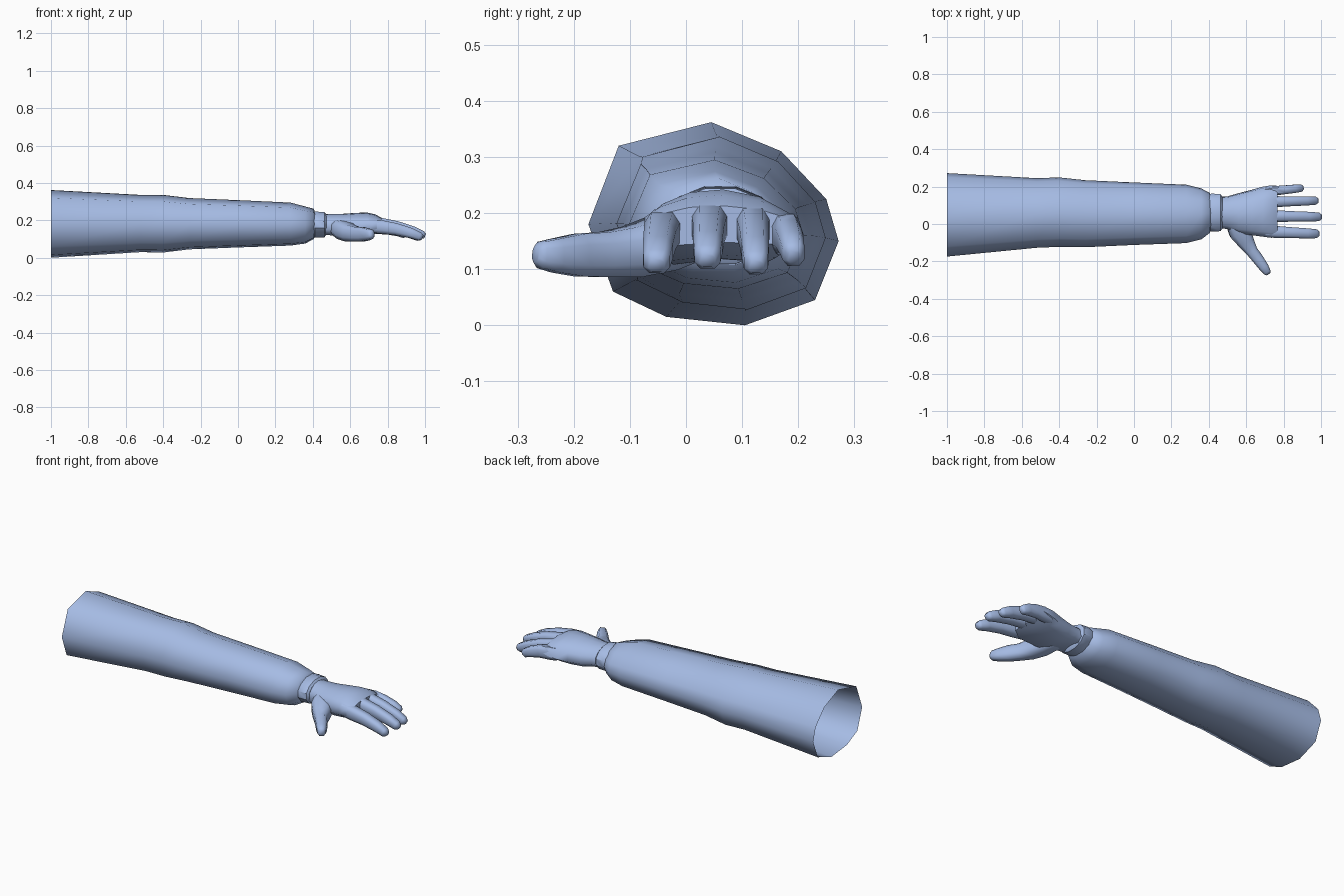
import bpy, bmesh, math
from mathutils import Vector

if "Cube" in bpy.data.objects:
    bpy.data.objects.remove(bpy.data.objects["Cube"])

mat = bpy.data.materials.new("soft blue")
mat.diffuse_color = (0.38, 0.50, 0.78, 1)
mat.use_nodes = True
mat.node_tree.nodes["Principled BSDF"].inputs["Base Color"].default_value = mat.diffuse_color


def loft(name, rings, cap_start=True, cap_end=True, angle=60):
    """Skin a list of equal-length point rings into one smooth object."""
    bm = bmesh.new()
    vr = [[bm.verts.new(p) for p in r] for r in rings]
    n = len(vr[0])
    for a, b in zip(vr, vr[1:]):
        for i in range(n):
            j = (i + 1) % n
            bm.faces.new((a[i], a[j], b[j], b[i]))
    if cap_start:
        bm.faces.new(vr[0][::-1])
    if cap_end:
        bm.faces.new(vr[-1])
    bmesh.ops.recalc_face_normals(bm, faces=bm.faces)
    # open tubes: make sure the walls face outwards
    bm.faces.ensure_lookup_table()
    f = bm.faces[0]
    mid = sum((v.co for v in vr[0]), Vector()) / n
    if f.normal.dot(f.calc_center_median() - mid) < 0:
        bmesh.ops.reverse_faces(bm, faces=bm.faces)
    me = bpy.data.meshes.new(name)
    bm.to_mesh(me)
    bm.free()
    me.materials.append(mat)
    ob = bpy.data.objects.new(name, me)
    bpy.context.collection.objects.link(ob)
    bpy.ops.object.select_all(action='DESELECT')
    ob.select_set(True)
    bpy.context.view_layer.objects.active = ob
    bpy.ops.object.shade_smooth_by_angle(angle=math.radians(angle))
    return ob


def box_ring(profile, x, y0, y1, z0, z1):
    """Fit a 0..1 profile into a y/z box at x."""
    return [(x, y0 + (y1 - y0) * u, z0 + (z1 - z0) * v) for u, v in profile]


def digit(name, stations, wide=(0, 1, 0)):
    """Tapered digit along a path: stations are (point, half width, half height)."""
    pts = [Vector(s[0]) for s in stations]
    rings = []
    for i, (p, w, h) in enumerate(stations):
        t = (pts[min(i + 1, len(pts) - 1)] - pts[max(i - 1, 0)]).normalized()
        side = Vector(wide)
        side = (side - t * side.dot(t)).normalized()
        up = t.cross(side)
        if up.z < 0:
            up = -up
        rings.append([pts[i] + side * (w * a) + up * (h * b) for a, b in
                      ((1, -.5), (1, .45), (.6, .95), (-.6, .95),
                       (-1, .45), (-1, -.5), (-.55, -1), (.55, -1))])
    return loft(name, rings)


# Sleeve: uneven ten-sided tube, open at the shoulder, turned in at the cuff
sleeve_pts = [(-.12, .32), (.045, .362), (.17, .31), (.25, .225), (.272, .15),
              (.23, .045), (.105, 0), (-.035, .015), (-.13, .06), (-.174, .18)]
sleeve_prof = [((y + .174) / .446, z / .362) for y, z in sleeve_pts]
sleeve = [(-1, -.174, .272, 0, .362), (-.52, -.127, .245, .03, .336),
          (-.4, -.122, .249, .028, .336), (-.26, -.124, .234, .045, .319),
          (0, -.112, .222, .055, .308), (.28, -.102, .21, .065, .295),
          (.36, -.082, .19, .076, .274), (.405, -.048, .166, .1, .262),
          (.415, -.02, .145, .125, .235)]
loft("sleeve", [box_ring(sleeve_prof, *s) for s in sleeve], False, False)

# Wrist cuff band
band = [(.5 + .5 * math.cos(a), .5 + .5 * math.sin(a))
        for a in (math.tau * (i + .5) / 12 for i in range(12))]
cuff = [(.4, -.035, .16, .115, .243), (.412, -.044, .166, .105, .25),
        (.462, -.042, .164, .107, .246), (.472, -.03, .15, .122, .234)]
loft("wrist_cuff", [box_ring(band, *s) for s in cuff], angle=40)

# Palm with a domed back and a flatter underside
palm_prof = [(0, .25), (0, .62), (.1, .8), (.28, .96), (.5, 1), (.74, .9),
             (.97, .62), (1, .25), (.85, .04), (.5, .08), (.15, 0)]
palm = [(.46, -.022, .145, .122, .235), (.5, -.027, .148, .12, .234),
        (.56, -.05, .165, .108, .235), (.63, -.06, .183, .108, .24),
        (.69, -.068, .2, .115, .242), (.735, -.074, .207, .127, .232),
        (.768, -.07, .204, .142, .213)]
loft("palm", [box_ring(palm_prof, *s) for s in palm])

# Fingers: name, base y, tip y, tip x, base z, tip z, half width
for name, yb, yt, xt, zb, zt, w in (
        ("index_finger", -.04, -.053, .987, .172, .108, .032),
        ("middle_finger", .043, .038, 1.0, .185, .116, .031),
        ("ring_finger", .118, .125, .982, .182, .105, .029),
        ("little_finger", .172, .193, .902, .165, .122, .026)):
    st = []
    for t, sag, ws, h in ((0, 0, .9, .036), (.22, .008, 1, .037),
                          (.5, .014, .9, .033), (.78, .011, .84, .028),
                          (.95, .003, .74, .023), (1, 0, .45, .013)):
        st.append(((.7 + (xt - .7) * t, yb + (yt - yb) * t,
                    zb + (zt - zb) * t + sag), w * ws, h))
    digit(name, st)

# Thumb with its fleshy base
digit("thumb", [((.53, .02, .165), .045, .045), ((.565, -.04, .148), .058, .05),
                ((.598, -.095, .132), .045, .046), ((.63, -.145, .127), .032, .041),
                ((.665, -.19, .126), .03, .039), ((.695, -.232, .125), .026, .031),
                ((.713, -.259, .126), .02, .024), ((.719, -.268, .127), .011, .014)],
      wide=(1, .7, 0))
